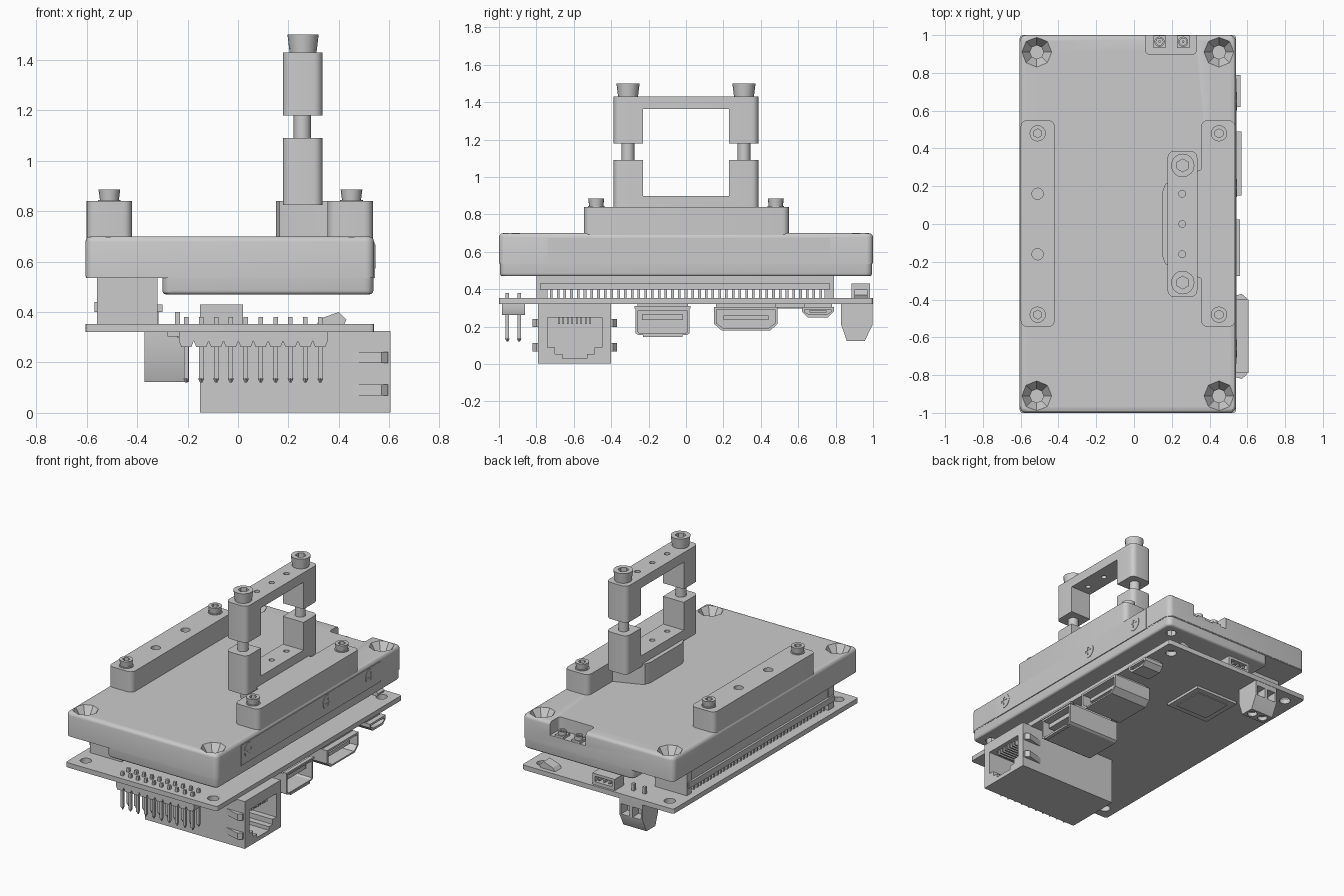
import bpy, bmesh, math
from mathutils import Matrix, Vector

if "Cube" in bpy.data.objects:
    bpy.data.objects.remove(bpy.data.objects["Cube"])

def finish(name, bm):
    bmesh.ops.recalc_face_normals(bm, faces=bm.faces)
    me = bpy.data.meshes.new(name)
    bm.to_mesh(me)
    bm.free()
    ob = bpy.data.objects.new(name, me)
    bpy.context.collection.objects.link(ob)
    return ob

def boxes(name, items):
    """One object from (x0, x1, y0, y1, z0, z1) boxes."""
    bm = bmesh.new()
    for x0, x1, y0, y1, z0, z1 in items:
        m = Matrix.Translation(((x0+x1)/2, (y0+y1)/2, (z0+z1)/2)) @ Matrix.Diagonal((x1-x0, y1-y0, z1-z0, 1))
        bmesh.ops.create_cube(bm, size=1, matrix=m)
    return finish(name, bm)

def prism(name, pts, lo, hi, axis='z', bevel=0):
    """Extrude a 2D outline along an axis; bevel rounds the hi cap rim."""
    place = {'z': lambda a, b, h: (a, b, h), 'x': lambda a, b, h: (h, a, b), 'y': lambda a, b, h: (a, h, b)}[axis]
    bm = bmesh.new()
    bot = [bm.verts.new(place(a, b, lo)) for a, b in pts]
    top = [bm.verts.new(place(a, b, hi)) for a, b in pts]
    bm.faces.new(bot)
    cap = bm.faces.new(top)
    n = len(pts)
    for i in range(n):
        bm.faces.new((bot[i], bot[(i+1) % n], top[(i+1) % n], top[i]))
    if bevel:
        bmesh.ops.recalc_face_normals(bm, faces=bm.faces)
        bmesh.ops.bevel(bm, geom=list(cap.edges), offset=bevel, segments=3, profile=0.5, affect='EDGES')
    return finish(name, bm)

def rrect(x0, x1, y0, y1, r, seg=5):
    pts = []
    for k, (cx, cy) in enumerate(((x1-r, y1-r), (x0+r, y1-r), (x0+r, y0+r), (x1-r, y0+r))):
        for i in range(seg+1):
            a = math.pi/2*(k + i/seg)
            pts.append((cx + r*math.cos(a), cy + r*math.sin(a)))
    return pts

def cones(name, items, sides=24, axis='z'):
    """One object from (centre, r_low, r_high, height) cones starting at centre."""
    bm = bmesh.new()
    rot = Matrix.Rotation(math.pi/2, 4, 'Y') if axis == 'x' else Matrix.Identity(4)
    for c, r1, r2, h in items:
        m = Matrix.Translation(c) @ rot @ Matrix.Translation((0, 0, h/2))
        bmesh.ops.create_cone(bm, cap_ends=True, segments=sides, radius1=r1, radius2=r2, depth=h, matrix=m)
    return finish(name, bm)

def cut(ob, *cutters):
    for c in cutters:
        c.hide_render = True
        mod = ob.modifiers.new('cut', 'BOOLEAN')
        mod.operation, mod.solver, mod.object = 'DIFFERENCE', 'EXACT', c
    dg = bpy.context.evaluated_depsgraph_get()
    me = bpy.data.meshes.new_from_object(ob.evaluated_get(dg))
    ob.modifiers.clear()
    ob.data = me
    for c in cutters:
        bpy.data.objects.remove(c)
    return ob

XL, XR = -0.605, 0.54
corners = [(x, y) for x in (-0.515, 0.45) for y in (-0.91, 0.91)]

# Heatsink case: rounded upper shell, lower step, countersunk corner holes, rear notch
shell = prism('case_shell', rrect(XL, XR, -1, 1, 0.035), 0.54, 0.70, bevel=0.022)
cut(shell,
    cones('sink', [((x, y, 0.63), 0.035, 0.08, 0.071) for x, y in corners], 8),
    cones('bore', [((x, y, 0.4), 0.036, 0.036, 0.5) for x, y in corners], 8),
    prism('notch', rrect(0.06, 0.33, 0.9, 1.1, 0.02), 0.61, 0.8))
step = prism('case_lower_step', rrect(-0.30, XR-0.003, -0.995, 0.995, 0.035), 0.56, 0.47, bevel=0.015)
cut(step, cones('bore', [((0.45, y, 0.4), 0.036, 0.036, 0.5) for y in (-0.91, 0.91)], 8))
prism('case_seam', rrect(XL+0.003, XR-0.002, -0.998, 0.998, 0.03), 0.535, 0.545)

# Side panel and its cross-head screws
boxes('side_panel', [(0.52, 0.543, -0.74, 0.77, 0.535, 0.675)])
screws = cones('side_screws', [((0.53, y, 0.62), 0.048, 0.048, 0.016) for y in (-0.66, 0.19, 0.65)], 20, 'x')
for y in (-0.66, 0.19, 0.65):
    cut(screws, boxes('slot_a', [(0.541, 0.56, y-0.027, y+0.027, 0.613, 0.627)]),
        boxes('slot_b', [(0.541, 0.56, y-0.007, y+0.007, 0.593, 0.647)]))

# Antenna jacks in the rear notch
for i, x in enumerate((0.135, 0.26)):
    boxes(f'antenna_base_{i}', [(x-0.033, x+0.033, 0.932, 0.998, 0.605, 0.625)])
    jack = cones(f'antenna_jack_{i}', [((x, 0.965, 0.62), 0.027, 0.027, 0.03)], 16)
    cut(jack, cones('hole', [((x, 0.965, 0.63), 0.018, 0.018, 0.05)], 16))
    cones(f'antenna_pin_{i}', [((x, 0.965, 0.62), 0.007, 0.007, 0.025)], 8)

# Mounting rails; the right one has a bridge under the clamp
rail = prism('left_rail', rrect(-0.60, -0.42, -0.545, 0.55, 0.035), 0.69, 0.84)
cut(rail, cones('hole', [((-0.51, y, 0.74), 0.03, 0.03, 0.2) for y in (-0.16, 0.16)], 20))
prism('right_rail', rrect(0.355, 0.535, -0.545, 0.55, 0.035), 0.69, 0.84)
prism('rail_bridge', [(0.36, -0.29), (0.20, -0.23), (0.165, -0.21), (0.15, -0.17),
                      (0.15, 0.17), (0.165, 0.21), (0.20, 0.23), (0.36, 0.29)], 0.69, 0.84)

def bolt(name, x, y, z, r, h):
    head = cones(name, [((x, y, z), r*0.86, r, h)], 16)
    cut(head, cones('socket', [((x, y, z+h*0.35), r*0.55, r*0.55, h)], 6))

for i, (x, y) in enumerate((x, y) for x in (-0.51, 0.45) for y in (-0.48, 0.48)):
    cones(f'rail_washer_{i}', [((x, y, 0.835), 0.045, 0.045, 0.01)])
    bolt(f'rail_bolt_{i}', x, y, 0.84, 0.043, 0.045)

# Two-part clamp: U-shaped jaws facing each other, joined by rods and bolts
def jaw(name, z0, z1, slot0, slot1):
    ob = prism(name, rrect(0.178, 0.335, -0.387, 0.387, 0.035), z0, z1)
    cut(ob, boxes('gap', [(0.1, 0.4, -0.23, 0.23, slot0, slot1)]),
        cones('holes', [((0.255, y, z0-0.1), 0.018, 0.018, 0.6) for y in (-0.16, 0, 0.16)], 16))
jaw('clamp_lower_jaw', 0.825, 1.09, 0.90, 1.2)
jaw('clamp_upper_jaw', 1.18, 1.43, 1.1, 1.365)
for i, y in enumerate((-0.31, 0.31)):
    cones(f'clamp_rod_{i}', [((0.255, y, 1.07), 0.034, 0.034, 0.13)], 16)
    bolt(f'clamp_bolt_{i}', 0.258, y, 1.43, 0.062, 0.07)

# Circuit board
board = prism('circuit_board', rrect(XL, XR, -1, 1, 0.015, 3), 0.32, 0.353)
cut(board, cones('bore', [((x, y, 0.2), 0.036, 0.036, 0.3) for x, y in corners], 16))

# Board-to-board connector with pin rows
boxes('board_connector', [(-0.555, -0.32, -0.79, 0.78, 0.425, 0.545),
                          (-0.57, -0.55, -0.79, 0.78, 0.40, 0.44),
                          (-0.43, -0.30, -0.78, 0.77, 0.40, 0.43),
                          (-0.56, -0.32, -0.80, -0.74, 0.35, 0.54),
                          (-0.56, -0.32, 0.74, 0.79, 0.35, 0.54)])
boxes('connector_pins', [(x-0.012, x+0.012, y-0.007, y+0.007, 0.345, 0.43)
                         for x in (-0.53, -0.36) for y in [-0.72+0.036*i for i in range(41)]])

# Network socket with stepped opening, contacts and spring tabs
jackbox = boxes('network_socket', [(-0.15, 0.605, -0.79, -0.40, 0.002, 0.325)])
cut(jackbox, prism('opening', [(-0.74, 0.25), (-0.74, 0.09), (-0.70, 0.09), (-0.70, 0.055), (-0.66, 0.055),
                               (-0.66, 0.03), (-0.53, 0.03), (-0.53, 0.055), (-0.49, 0.055),
                               (-0.49, 0.09), (-0.45, 0.09), (-0.45, 0.25)], 0.2, 0.7, 'x'))
boxes('network_contacts', [(0.25, 0.58, y-0.005, y+0.005, 0.215, 0.255)
                           for y in [-0.68+0.024*i for i in range(8)]])
for i, (z, s) in enumerate((z, s) for z in (0.22, 0.09) for s in (-1, 1)):
    edge = -0.40 if s > 0 else -0.79
    prism(f'network_spring_{i}', [(0.42, edge-s*0.01), (0.595, edge-s*0.01), (0.595, edge+s*0.01), (0.57, edge+s*0.03)],
          z-0.022, z+0.022)
boxes('network_leds', [(0.59, 0.604, y, y+0.04, 0.265, 0.29) for y in (-0.75, -0.48)])

# Side ports under the board: hollow shells with tongues
def port(name, outline, x0, x1, tongue):
    cy = sum(p[0] for p in outline)/len(outline)
    cz = sum(p[1] for p in outline)/len(outline)
    h = max(p[0] for p in outline) - cy
    v = max(p[1] for p in outline) - cz
    inner = [(cy+(y-cy)*(1-0.014/h), cz+(z-cz)*(1-0.014/v)) for y, z in outline]
    shell = prism(name + '_shell', outline, x0, x1, 'x')
    cut(shell, prism('hollow', inner, x0+0.05, x1+0.1, 'x'))
    boxes(name + '_tongue', [(x0+0.03, x1-0.03, *tongue)])

port('data_port', [(-0.27, 0.30), (-0.27, 0.165), (-0.255, 0.155), (0.005, 0.155), (0.02, 0.165), (0.02, 0.30)],
     0.16, 0.555, (-0.235, -0.015, 0.235, 0.265))
boxes('data_port_flanges', [(0.535, 0.56, -0.275, 0.025, 0.298, 0.31), (0.535, 0.56, -0.23, -0.02, 0.145, 0.157),
                            (0.20, 0.5, -0.26, 0.01, 0.29, 0.325)])
port('video_port', [(0.15, 0.305), (0.15, 0.215), (0.19, 0.18), (0.45, 0.18), (0.49, 0.215), (0.49, 0.305)],
     0.28, 0.57, (0.20, 0.44, 0.235, 0.26))
port('power_port', [(0.62, 0.305), (0.62, 0.28), (0.65, 0.25), (0.76, 0.25), (0.79, 0.28), (0.79, 0.305)],
     0.42, 0.565, (0.66, 0.75, 0.275, 0.287))
boxes('port_seats', [(0.30, 0.53, 0.16, 0.48, 0.30, 0.325), (0.43, 0.53, 0.63, 0.78, 0.30, 0.325)])

# Two-row pin header at the front
xs = [-0.205+0.059*i for i in range(10)]
prism_pts = []
for x in xs:
    prism_pts += [(x-0.0295, 0.285), (x-0.02, 0.262), (x+0.02, 0.262), (x+0.0294, 0.285)]
prism('header_body', prism_pts + [(0.355, 0.322), (-0.234, 0.322)], -0.985, -0.86, 'y')
boxes('header_pins', [(x-0.009, x+0.009, y-0.009, y+0.009, 0.135, 0.38) for x in xs for y in (-0.955, -0.892)])
cones('header_pin_tips', [((x, y, 0.12), 0.004, 0.012, 0.016) for x in xs for y in (-0.955, -0.892)], 4)

# Screw terminal under the rear edge
term = prism('screw_terminal', [(0.83, 0.325), (0.83, 0.21), (0.86, 0.123), (0.955, 0.123), (0.998, 0.21), (0.998, 0.325)],
             -0.37, -0.195, 'x')
cut(term, boxes('wire_holes', [(x-0.032, x+0.032, 0.93, 1.1, 0.215, 0.285) for x in (-0.325, -0.24)]),
    cones('screw_holes', [((x, 0.908, 0.1), 0.032, 0.032, 0.05) for x in (-0.325, -0.24)], 16))
boxes('terminal_pins', [(x-0.01, x+0.01, 0.90, 0.92, 0.31, 0.40) for x in (-0.325, -0.24)])

# Small rear plug on top of the board
plug = boxes('rear_plug', [(-0.15, 0.02, 0.885, 0.985, 0.35, 0.43)])
cut(plug, boxes('plug_hole', [(-0.13, 0.0, 0.92, 1.1, 0.375, 0.412)]))
boxes('rear_plug_pins', [(x-0.007, x+0.007, 0.91, 0.98, 0.385, 0.40) for x in (-0.105, -0.065, -0.025)])
prism('rear_latch', [(0.31, 0.35), (0.42, 0.35), (0.43, 0.37), (0.40, 0.40), (0.33, 0.375)], 0.90, 0.97, 'y')

# Flat card slot under the board
boxes('card_slot', [(-0.28, 0.05, 0.40, 0.70, 0.302, 0.325), (-0.24, 0.01, 0.44, 0.66, 0.297, 0.31)])

# Smooth round parts, keep edges sharp
for ob in bpy.context.scene.objects:
    ob.select_set(True)
    bpy.context.view_layer.objects.active = ob
bpy.ops.object.shade_smooth_by_angle(angle=math.radians(30))
